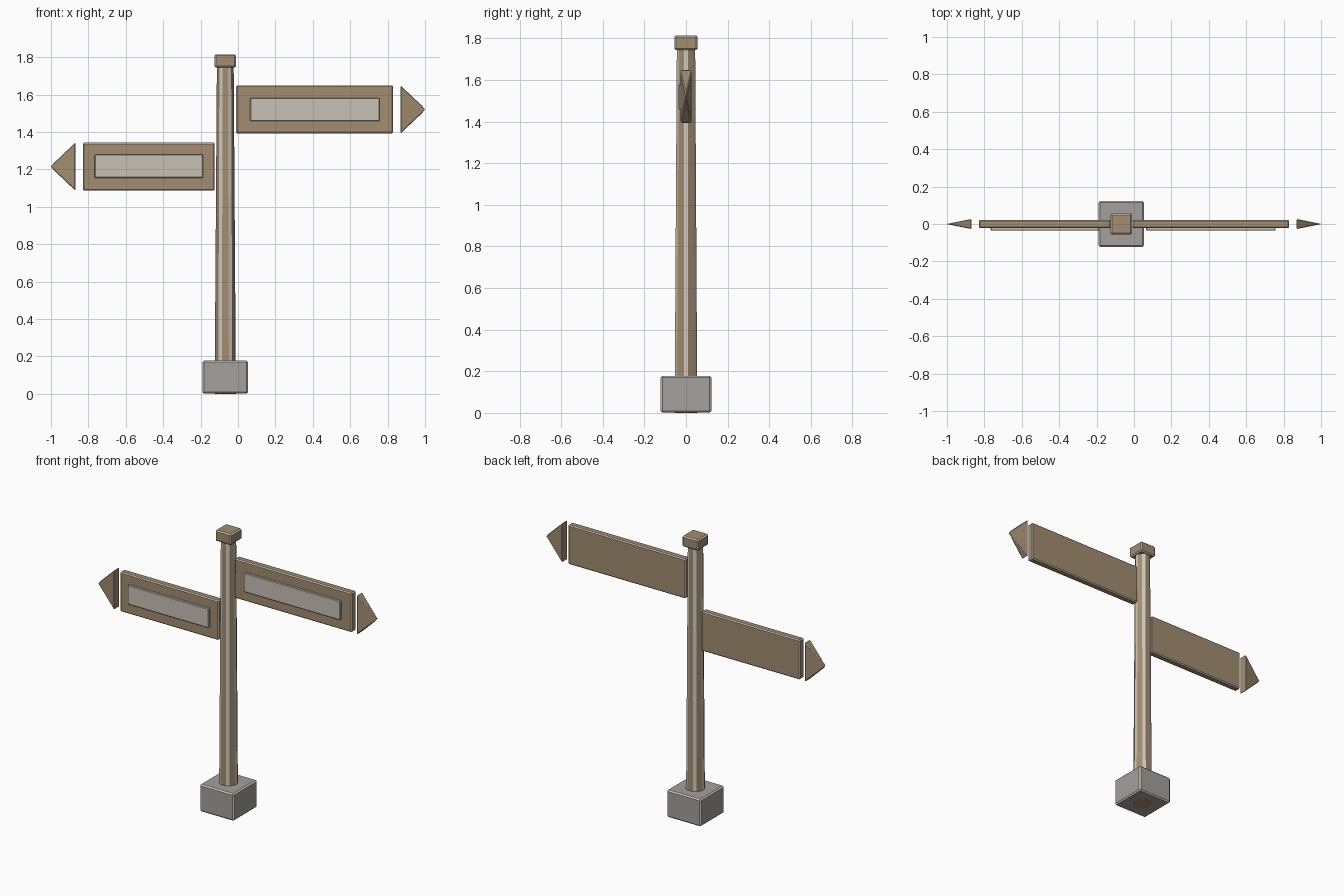
import bpy, bmesh, math
from mathutils import Matrix

cube = bpy.data.objects.get("Cube")
if cube:
    bpy.data.objects.remove(cube, do_unlink=True)


def material(name, colour):
    mat = bpy.data.materials.new(name)
    mat.use_nodes = True
    mat.diffuse_color = (*colour, 1)
    bsdf = next(n for n in mat.node_tree.nodes if n.type == 'BSDF_PRINCIPLED')
    bsdf.inputs["Base Color"].default_value = (*colour, 1)
    return mat


WOOD = material("brown wood", (0.36, 0.265, 0.165))
STONE = material("grey stone", (0.37, 0.35, 0.335))
PLAQUE = material("pale plaque", (0.58, 0.54, 0.47))
WORN = material("worn pale edge", (0.66, 0.60, 0.52))


def finish(name, bm, mat, bevel, edge_mat=WORN, edges=None):
    """Chamfer the edges with their own material and link the part."""
    bmesh.ops.recalc_face_normals(bm, faces=bm.faces)
    chosen = edges if edges is not None else bm.edges[:]
    bmesh.ops.bevel(bm, geom=chosen, offset=bevel, segments=1, affect='EDGES',
                    material=1, clamp_overlap=True)
    mesh = bpy.data.meshes.new(name)
    bm.to_mesh(mesh)
    bm.free()
    mesh.materials.append(mat)
    mesh.materials.append(edge_mat)
    obj = bpy.data.objects.new(name, mesh)
    bpy.context.collection.objects.link(obj)
    return obj


def box(name, x, y, z, mat, bevel, edge_mat=WORN):
    """Box from (low, high) ranges on each axis."""
    bm = bmesh.new()
    bmesh.ops.create_cube(bm, size=1)
    for v in bm.verts:
        v.co = [r[0] if c < 0 else r[1] for c, r in zip(v.co, (x, y, z))]
    return finish(name, bm, mat, bevel, edge_mat)


def arrow_tip(name, side, z):
    """Flattened four-sided pyramid pointing outwards."""
    bm = bmesh.new()
    corners = [bm.verts.new((side * 0.87, y, h))
               for y, h in ((-0.027, z[0]), (0.027, z[0]), (0.027, z[1]), (-0.027, z[1]))]
    tip = bm.verts.new((side * 1.005, 0, sum(z) / 2))
    bm.faces.new(corners)
    for i in range(4):
        bm.faces.new((corners[i], corners[(i + 1) % 4], tip))
    return finish(name, bm, WOOD, 0.004)


POST_X = -0.068

# Stone foot
box("stone_base", (POST_X - 0.122, POST_X + 0.122), (-0.122, 0.122), (0.001, 0.177),
    STONE, 0.008)

# Tapered hexagonal post with chamfered corners
bm = bmesh.new()
bmesh.ops.create_cone(bm, cap_ends=True, segments=6, radius1=0.063, radius2=0.051,
                      depth=1.75,
                      matrix=Matrix.Translation((POST_X, 0, 0.875)) @ Matrix.Rotation(math.pi / 6, 4, 'Z'))
# Turn the post so that one flat side faces the front
if max(v.co.y for v in bm.verts) > 0.06:
    bmesh.ops.rotate(bm, verts=bm.verts, cent=(POST_X, 0, 0),
                     matrix=Matrix.Rotation(math.pi / 6, 3, 'Z'))
uprights = [e for e in bm.edges if abs(e.verts[0].co.z - e.verts[1].co.z) > 1]
finish("post", bm, WOOD, 0.012, edges=uprights)

# Square cap
box("post_cap", (POST_X - 0.057, POST_X + 0.057), (-0.056, 0.056), (1.745, 1.815), WOOD, 0.007)

# Sign boards: name, direction, board x, board z, plaque x, plaque z
SIGNS = (
    ("left", 1, (-0.01, 0.83), (1.393, 1.648), (0.065, 0.757), (1.458, 1.582)),
    ("right", -1, (-0.83, -0.125), (1.087, 1.343), (-0.767, -0.187), (1.155, 1.28)),
)
for name, side, bx, bz, px, pz in SIGNS:
    box(name + "_sign_board", bx, (-0.022, 0.022), bz, WOOD, 0.006)
    box(name + "_sign_plaque", px, (-0.036, -0.018), pz, PLAQUE, 0.004, PLAQUE)
    arrow_tip(name + "_sign_arrow_tip", side, bz)
